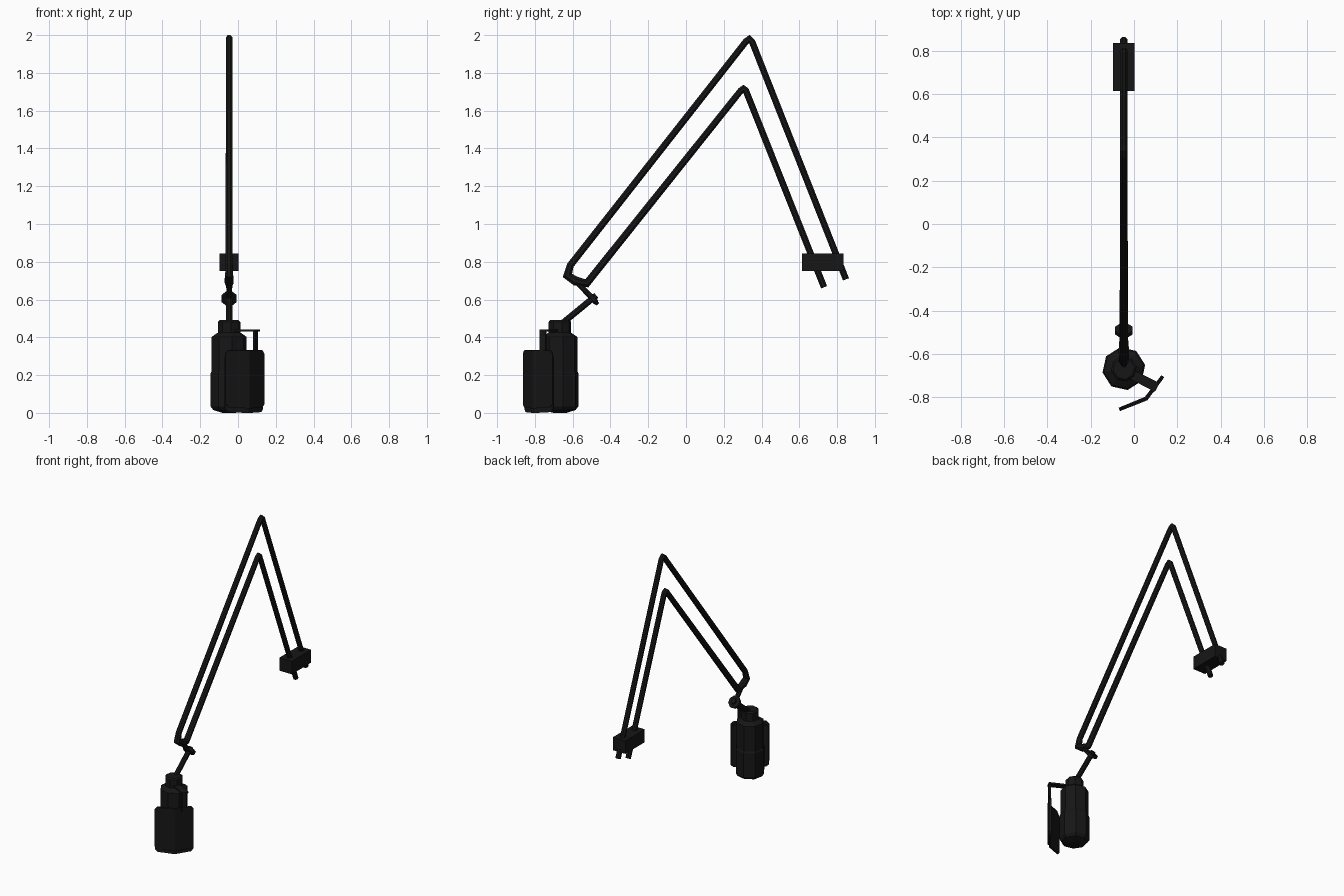
import bpy, bmesh
from math import sin, cos, pi, radians
from mathutils import Vector

if "Cube" in bpy.data.objects:
    bpy.data.objects.remove(bpy.data.objects["Cube"])

CX = -0.047   # x position of the arm plane
black = bpy.data.materials.new("matte_black")
black.diffuse_color = (0.008, 0.008, 0.008, 1)
black.use_nodes = True
black.node_tree.nodes["Principled BSDF"].inputs["Base Color"].default_value = black.diffuse_color


def finish(name, bm):
    bmesh.ops.recalc_face_normals(bm, faces=bm.faces[:])
    me = bpy.data.meshes.new(name)
    bm.to_mesh(me)
    bm.free()
    me.materials.append(black)
    ob = bpy.data.objects.new(name, me)
    bpy.context.collection.objects.link(ob)
    return ob


def tube(name, path, radius, sides=8):
    """Mitred tube along (y, z) points in the arm plane; radius may be a list."""
    bm = bmesh.new()
    pts = [Vector((CX, y, z)) for y, z in path]
    radii = radius if isinstance(radius, list) else [radius] * len(pts)
    side = Vector((1, 0, 0))
    rings = []
    for i, p in enumerate(pts):
        a = (p - pts[i - 1]).normalized() if i else None
        b = (pts[i + 1] - p).normalized() if i < len(pts) - 1 else None
        a, b = a or b, b or a
        n = side.cross((a + b).normalized())
        stretch = min(1 / max((a + b).length / 2, 0.1), 1.3)
        rings.append([bm.verts.new(p + radii[i] * (side * cos(t) + n * sin(t) * stretch))
                      for t in [2 * pi * (k + 0.5) / sides for k in range(sides)]])
    for r, s in zip(rings, rings[1:]):
        for k in range(sides):
            j = (k + 1) % sides
            bm.faces.new((r[k], r[j], s[j], s[k]))
    bm.faces.new(rings[0])
    bm.faces.new(rings[-1])
    return finish(name, bm)


def lathe(name, x, y, profile, sides, turn):
    """Closed low-poly turned shape from (radius, z) pairs."""
    bm = bmesh.new()
    rings = [[bm.verts.new((x + r * cos(turn + 2 * pi * k / sides),
                            y + r * sin(turn + 2 * pi * k / sides), z))
              for k in range(sides)] for r, z in profile]
    for r, s in zip(rings, rings[1:]):
        for k in range(sides):
            j = (k + 1) % sides
            bm.faces.new((r[k], r[j], s[j], s[k]))
    bm.faces.new(rings[0])
    bm.faces.new(rings[-1])
    return finish(name, bm)


def box(name, centre, size, turn=0):
    bm = bmesh.new()
    bmesh.ops.create_cube(bm, size=1)
    bmesh.ops.scale(bm, vec=size, verts=bm.verts)
    ob = finish(name, bm)
    ob.location = centre
    ob.rotation_euler.z = turn
    return ob


# folding boom arm: one bent loop with two parallel rails
tube("boom_arm", [(0.847, 0.707), (0.350, 1.965), (0.335, 1.979), (0.318, 1.967),
                  (-0.612, 0.782), (-0.628, 0.728), (-0.585, 0.698), (-0.525, 0.686),
                  (0.290, 1.706), (0.304, 1.716), (0.317, 1.706), (0.731, 0.665)],
     [0.0185] * 4 + [0.020, 0.023, 0.026, 0.021] + [0.0185] * 4)

# desk clamp
box("desk_clamp", (CX, 0.724, 0.797), (0.1, 0.222, 0.094))

# swivel links and tightening knob
tube("upper_link", [(-0.575, 0.69), (-0.475, 0.585)], 0.016)
tube("lower_link", [(-0.475, 0.622), (-0.66, 0.47)], 0.018)
tube("swivel_knob", [(-0.500, 0.599), (-0.484, 0.612)], 0.043)

# microphone body with grille section and neck
lathe("microphone_body", CX, -0.668,
      [(0.035, 0.0), (0.085, 0.015), (0.1, 0.035), (0.1, 0.21), (0.094, 0.22),
       (0.094, 0.402), (0.080, 0.412), (0.060, 0.425), (0.060, 0.482), (0.050, 0.492)],
      8, radians(10))

# pop filter bracket: flat bar and hanging post
box("filter_bar", (0.018, -0.709, 0.437), (0.20, 0.045, 0.011), radians(-27))
box("filter_post", (0.093, -0.757, 0.370), (0.014, 0.035, 0.14), radians(-27))

# pop filter: panel folded about its upright centre line, clipped corners
a, m, b = Vector((-0.068, -0.856)), Vector((0.056, -0.806)), Vector((0.133, -0.703))
cols = [(a, 0.035), (a.lerp(m, 0.13), 0.018), (m, 0.013),
        (b.lerp(m, 0.13), 0.018), (b, 0.035)]
bm = bmesh.new()
rows = [(bm.verts.new((p.x, p.y, low)), bm.verts.new((p.x, p.y, 0.338 - max(low, 0.018))))
        for p, low in cols]
for r, s in zip(rows, rows[1:]):
    bm.faces.new((r[0], s[0], s[1], r[1]))
bmesh.ops.inset_region(bm, faces=bm.faces[:], thickness=0.018, use_boundary=True)
panel = finish("pop_filter", bm)
mod = panel.modifiers.new("thickness", 'SOLIDIFY')
mod.thickness = 0.028
mod.offset = 0
